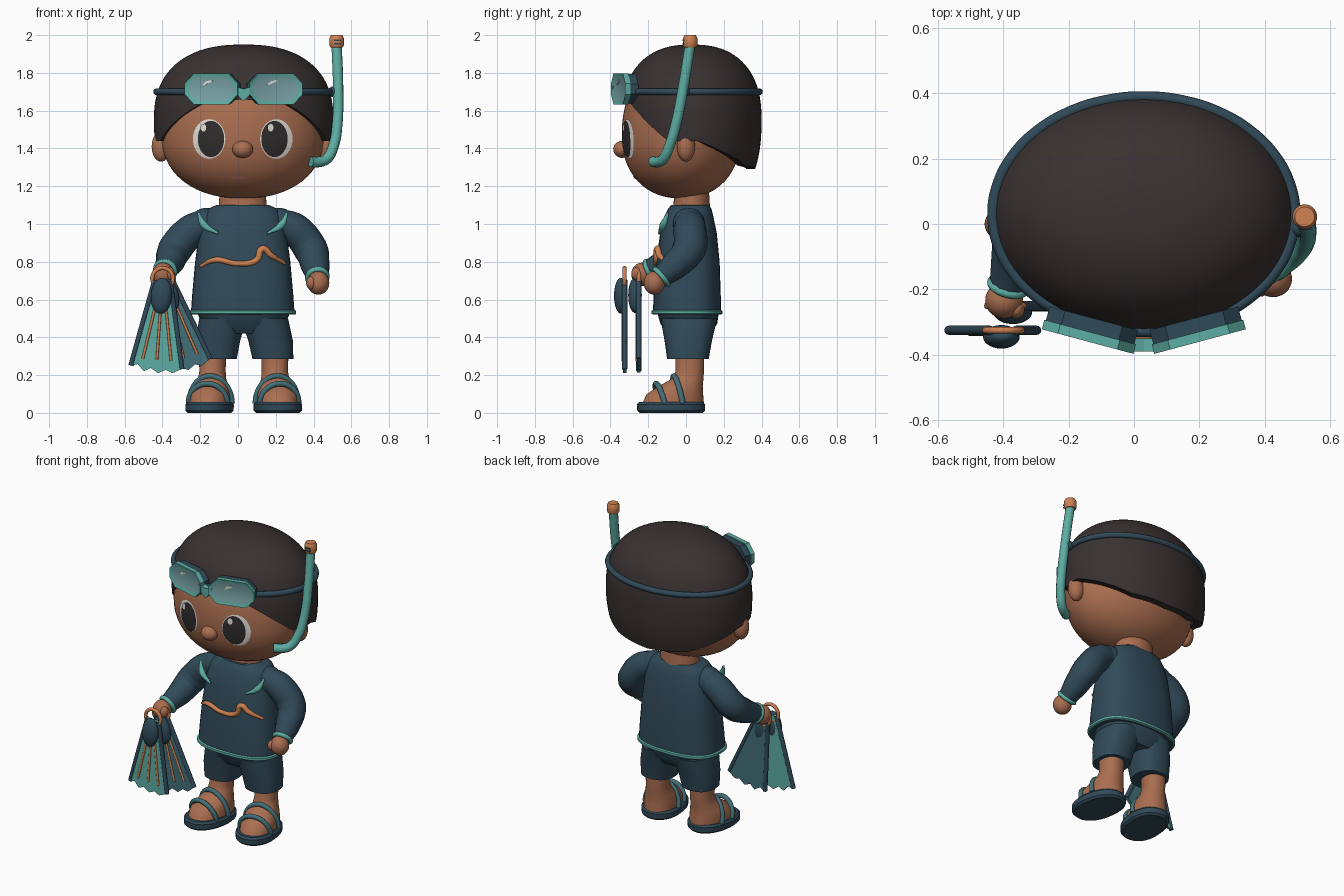
import bpy, bmesh
from math import sin, cos, pi, acos, radians, copysign
from mathutils import Vector, Matrix

if "Cube" in bpy.data.objects:
    bpy.data.objects.remove(bpy.data.objects["Cube"])


def material(name, *rgb):
    m = bpy.data.materials.new(name)
    m.use_nodes = True
    m.diffuse_color = (*rgb, 1)
    node = next(n for n in m.node_tree.nodes if n.type == 'BSDF_PRINCIPLED')
    node.inputs["Base Color"].default_value = (*rgb, 1)
    node.inputs["Roughness"].default_value = 0.8
    return m


SKIN = material("warm skin", .40, .155, .08)
HAIR = material("dark hair", .04, .031, .03)
NAVY = material("navy fabric", .03, .068, .1)
TEAL = material("bright teal", .11, .42, .37)
STEEL = material("steel teal", .055, .16, .19)
ORANGE = material("orange trim", .62, .22, .085)
LENS = material("pale lens", .19, .36, .38)
WHITE = material("eye white", .75, .72, .67)
BLACK = material("eye dark", .03, .026, .026)
PINK = material("lip pink", .5, .18, .12)


def finish(obj, name, mats, angle=40):
    obj.name = name
    for m in mats:
        obj.data.materials.append(m)
    bpy.ops.object.select_all(action='DESELECT')
    obj.select_set(True)
    bpy.context.view_layer.objects.active = obj
    bpy.ops.object.shade_smooth_by_angle(angle=radians(angle))
    return obj


def from_bmesh(name, bm, mats, matrix=None, fix=True, angle=40):
    if fix:
        bmesh.ops.recalc_face_normals(bm, faces=bm.faces)
    mesh = bpy.data.meshes.new(name)
    bm.to_mesh(mesh)
    bm.free()
    obj = bpy.data.objects.new(name, mesh)
    bpy.context.collection.objects.link(obj)
    if matrix:
        obj.matrix_world = matrix
    return finish(obj, name, mats, angle)


def power(v, p):
    return copysign(abs(v) ** p, v)


def bridge(bm, a, b):
    n = len(a)
    for i in range(n):
        j = (i + 1) % n
        bm.faces.new((a[i], a[j], b[j], b[i]))


def loft(name, rings, mat, matrix=None, n=40, e=2.4):
    """Stack of rounded rings given as (z, rx, ry, cx, cy)."""
    bm = bmesh.new()
    rows = []
    for z, rx, ry, cx, cy in rings:
        ts = [2 * pi * i / n for i in range(n)]
        rows.append([bm.verts.new((cx + rx * power(cos(t), 2 / e), cy + ry * power(sin(t), 2 / e), z)) for t in ts])
    for a, b in zip(rows, rows[1:]):
        bridge(bm, a, b)
    bm.faces.new(rows[0])
    bm.faces.new(rows[-1])
    return from_bmesh(name, bm, [mat], matrix)


def ball(name, loc, size, mat, rot=(0, 0, 0)):
    bpy.ops.mesh.primitive_uv_sphere_add(segments=28, ring_count=16, radius=1, location=loc, rotation=rot)
    bpy.context.object.scale = size
    return finish(bpy.context.object, name, [mat], 60)


def ring(name, loc, major, minor, mat, axis):
    rot = Vector(axis).to_track_quat('Z', 'Y').to_euler()
    bpy.ops.mesh.primitive_torus_add(location=loc, rotation=rot, major_radius=major, minor_radius=minor,
                                     major_segments=32, minor_segments=10)
    return finish(bpy.context.object, name, [mat], 60)


def tube(name, pts, radii, mat, closed=False):
    cu = bpy.data.curves.new(name, 'CURVE')
    cu.dimensions = '3D'
    cu.bevel_depth, cu.bevel_resolution, cu.resolution_u = 1, 4, 8
    cu.use_fill_caps = True
    sp = cu.splines.new('BEZIER')
    sp.bezier_points.add(len(pts) - 1)
    sp.use_cyclic_u = closed
    for i, (bp, p) in enumerate(zip(sp.bezier_points, pts)):
        bp.co = p
        bp.handle_left_type = bp.handle_right_type = 'AUTO'
        bp.radius = radii[i] if isinstance(radii, (list, tuple)) else radii
    obj = bpy.data.objects.new(name, cu)
    bpy.context.collection.objects.link(obj)
    bpy.ops.object.select_all(action='DESELECT')
    obj.select_set(True)
    bpy.context.view_layer.objects.active = obj
    bpy.ops.object.convert(target='MESH')
    return finish(bpy.context.object, name, [mat], 50)


def plate(name, outline, depth, mats, matrix, inset=0):
    """Outline in x and z, extruded along y; the front may hold an inset panel."""
    bm = bmesh.new()
    face = bm.faces.new([bm.verts.new((x, -depth / 2, z)) for x, z in outline])
    ext = bmesh.ops.extrude_face_region(bm, geom=[face], use_keep_orig=True)
    bmesh.ops.translate(bm, vec=(0, depth, 0), verts=[v for v in ext["geom"] if isinstance(v, bmesh.types.BMVert)])
    bmesh.ops.recalc_face_normals(bm, faces=bm.faces)
    if inset:
        front = [f for f in bm.faces if f.normal.y < -.9]
        bmesh.ops.inset_region(bm, faces=front, thickness=inset, depth=-.008)
        front[0].material_index = 1
    return from_bmesh(name, bm, mats, matrix, angle=25)


# Head and hair share one dome builder: azimuth runs from the front, polar angle from the top
class Dome:
    def __init__(self, c, r, low, e):
        self.c, self.r, self.low, self.e = Vector(c), r, low, e

    def height(self, z):
        return (z - self.c.z) / (self.r[2] if z > self.c.z else self.low)

    def width(self, z):
        return (1 - min(1, abs(self.height(z))) ** self.e) ** (1 / self.e)

    def point(self, az, phi):
        s, k = power(sin(phi), 2 / self.e), power(cos(phi), 2 / self.e)
        rz = self.r[2] if k > 0 else self.low
        return self.c + Vector((self.r[0] * s * sin(az), -self.r[1] * s * cos(az), rz * k))

    def front(self, x, z):
        return self.c.y - self.r[1] * max(0, self.width(z) ** 2 - ((x - self.c.x) / self.r[0]) ** 2) ** .5

    def build(self, name, mat, line=None, n=72, m=28):
        bm = bmesh.new()
        azs = [2 * pi * i / n - pi for i in range(n)]
        ends = [acos(power(self.height(line(a)), self.e / 2)) if line else pi - .01 for a in azs]
        rows = [[bm.verts.new(self.point(a, .01 + (p - .01) * j / m)) for a, p in zip(azs, ends)] for j in range(m + 1)]
        if line:    # rim turned in towards the scalp
            rows.append([bm.verts.new((self.c.x + (v.co.x - self.c.x) * .86, self.c.y + (v.co.y - self.c.y) * .86, v.co.z))
                         for v in rows[-1]])
        else:
            bm.faces.new(rows[-1])
        bm.faces.new(rows[0])
        for a, b in zip(rows, rows[1:]):
            bridge(bm, a, b)
        return from_bmesh(name, bm, [mat])


def hairline(az):
    steps = [(0, 1.66), (28, 1.64), (42, 1.58), (58, 1.5), (70, 1.44), (95, 1.44), (115, 1.39), (145, 1.31), (180, 1.29)]
    d = abs(az) * 180 / pi
    for (a, za), (b, zb) in zip(steps, steps[1:]):
        if d <= b + .01:
            return za + (zb - za) * (d - a) / (b - a)


skull = Dome((.025, -.025, 1.47), (.43, .315, .41), .335, 2.2)
skull.build("head", SKIN)
scalp = Dome((.03, .03, 1.55), (.475, .37, .4), .5, 2.4)
scalp.build("hair", HAIR, hairline)


def decal(name, x, z, rx, rz, lift, mat, n=32, m=6):
    """Oval patch lying on the face."""
    bm = bmesh.new()
    rows = []
    for j in range(1, m + 1):
        pts = [(x + rx * j / m * cos(2 * pi * i / n), z + rz * j / m * sin(2 * pi * i / n)) for i in range(n)]
        rows.append([bm.verts.new((u, skull.front(u, w) - lift, w)) for u, w in pts])
    bm.faces.new(rows[0])
    for a, b in zip(rows, rows[1:]):
        bridge(bm, b, a)
    return from_bmesh(name, bm, [mat], fix=False)


for s, side in ((-1, "right"), (1, "left")):
    x = .025 + s * .178
    decal(side + "_eye_white", x, 1.45, .086, .105, .004, WHITE)
    decal(side + "_pupil", x - s * .01, 1.45, .07, .096, .008, BLACK)
    decal(side + "_eye_glint", x - .03, 1.51, .015, .02, .012, WHITE)
    ball(side + "_ear", (.025 + s * .432, 0, 1.41), (.05, .048, .08), SKIN)
ball("nose", (.025, -.338, 1.395), (.055, .047, .045), SKIN)
decal("mouth", .005, 1.245, .045, .008, .004, PINK)
loft("neck", [(1.04, .13, .1, .025, .03), (1.2, .12, .09, .025, .03)], SKIN, e=2)

# Shirt with hem and chest trim
loft("shirt", [(.52, .275, .18, .025, .005), (.62, .268, .178, .025, .006), (.8, .252, .168, .025, .01),
               (.95, .232, .15, .025, .013), (1.04, .21, .13, .025, .015), (1.08, .185, .115, .025, .02),
               (1.1, .14, .1, .025, .02)], NAVY, e=2.6)
loft("hem_band", [(z, .275 + d, .18 + d, .025, .005) for z, d in ((.52, 0), (.525, .008), (.54, .008), (.545, 0))],
     TEAL, e=2.6)


def chest(x, z):
    return Vector((x, .01 - .168 * (1 - abs((x - .025) / .255) ** 2.6) ** (1 / 2.6), z))


wave = [(-.2, .775), (-.12, .81), (0, .79), (.1, .81), (.13, .868), (.175, .835), (.25, .79)]
tube("chest_wave", [chest(*p) for p in wave], [.008, .015, .014, .016, .018, .016, .008], ORANGE)
for s, side in ((-1, "right"), (1, "left")):
    tube(side + "_chest_crescent", [(.025 + s * x, y, z) for x, y, z in
         ((.235, -.095, 1.06), (.205, -.12, .995), (.13, -.142, .95))], [.006, .02, .006], TEAL)

# Shorts, legs and sandals
loft("shorts_hips", [(.42, .15, .11, .03, .015), (.47, .22, .15, .03, .015), (.54, .25, .165, .03, .01)], NAVY)
for s, side in ((-1, "right"), (1, "left")):
    loft(side + "_shorts_leg", [(.285, .108, .11, .035 + s * .15, .01), (.38, .118, .125, .033 + s * .14, .012),
                                (.5, .125, .15, .03 + s * .11, .015)], NAVY)
    turn = Matrix.Translation((.03 + s * .165, .02, 0)) @ Matrix.Rotation(s * radians(9), 4, 'Z')
    loft(side + "_leg_and_foot", [(.045, .105, .165, 0, -.09), (.1, .105, .15, 0, -.08), (.14, .092, .118, 0, -.05),
                                  (.18, .074, .084, 0, -.012), (.22, .069, .075, 0, 0), (.33, .072, .076, 0, 0)],
         SKIN, turn, e=2.2)
    loft(side + "_sandal_sole", [(0, .112, .168, 0, -.1), (.012, .125, .18, 0, -.1), (.045, .126, .181, 0, -.1),
                                 (.057, .115, .17, 0, -.1)], NAVY, turn, e=2.2)
    for part, y, w, h in (("toe", -.18, .104, .105), ("instep", -.085, .114, .145)):
        arch = [pi * i / 10 for i in range(11)]
        tube(side + "_" + part + "_strap", [turn @ Vector((w * cos(t), y + .03 * (1 - sin(t)), .05 + h * sin(t)))
                                            for t in arch], .015, STEEL)

# Arms and hands
arms = {"left": [(.22, .015, 1.0), (.3, .02, .97), (.385, .015, .865), (.41, -.06, .78), (.42, -.13, .72)],
        "right": [(-.17, .015, 1.0), (-.25, .015, .96), (-.335, -.01, .865), (-.36, -.1, .8), (-.385, -.19, .755)]}
for side, path in arms.items():
    wrist, before = Vector(path[-1]), Vector(path[-2])
    way = (wrist - before).normalized()
    tube(side + "_sleeve", path, [.08, .088, .09, .077, .058], NAVY)
    ball(side + "_shoulder", path[0], (.085, .085, .085), NAVY)
    ring(side + "_cuff", wrist, .052, .014, TEAL, way)
    ball(side + "_hand", wrist + way * .05, (.058, .056, .062), SKIN)
    ball(side + "_thumb", wrist + way * .065 + Vector((-.04 if side == "left" else .04, -.015, .01)),
         (.026, .028, .035), SKIN)

# Goggles on the forehead
octagon = [(-1, .35), (-1, -.35), (-.65, -1), (.65, -1), (1, -.35), (1, .35), (.65, 1), (-.65, 1)]
for s, side in ((-1, "right"), (1, "left")):
    place = Matrix.Translation((.03 + s * .168, -.345, 1.715)) @ Matrix.Rotation(s * radians(15), 4, 'Z')
    plate(side + "_goggle_frame", [(x * .145, z * .083) for x, z in octagon], .03, [TEAL, LENS], place, .022)
    plate(side + "_goggle_gasket", [(x * .14, z * .078) for x, z in octagon], .045, [NAVY],
          place @ Matrix.Translation((0, .036, 0)))
    plate(side + "_lens_glint", [(-.05, .02), (-.04, .02), (.01, .042), (0, .047), (-.03, .04)], .004, [WHITE],
          place @ Matrix.Translation((0, -.01, 0)))
plate("goggle_bridge", [(-.05, .025), (-.03, -.025), (0, -.055), (.03, -.025), (.05, .025), (0, .01)], .04, [TEAL],
      Matrix.Translation((.03, -.37, 1.705)))
w = scalp.width(1.7)
tube("goggle_strap", [(.03 + (.475 * w + .005) * sin(a), .03 - (.37 * w + .003) * cos(a), 1.7)
                      for a in (2 * pi * i / 24 for i in range(24))], .018, NAVY, True)

# Snorkel
tube("snorkel_tube", [(.522, .022, 1.95), (.53, -.015, 1.72), (.525, -.055, 1.52), (.508, -.085, 1.42),
                      (.47, -.12, 1.345), (.425, -.15, 1.328), (.385, -.175, 1.33)], .028, TEAL)
loft("snorkel_cap", [(1.935, .032, .032, .522, .022), (1.945, .038, .038, .522, .022), (1.985, .038, .038, .522, .022),
                     (2.0, .03, .03, .522, .022)], ORANGE, e=2)
for z in (1.955, 1.972):
    plate("cap_slot", [(-.018, -.004), (.018, -.004), (.018, .004), (-.018, .004)], .008, [NAVY],
          Matrix.Translation((.525, -.015, z)))
ball("snorkel_clip", (.505, -.01, 1.7), (.03, .03, .028), NAVY)

# Pair of swim fins carried in the right hand
blade = [(-.04, 0), (-.135, -.46), (-.1, -.45), (-.065, -.485), (-.03, -.465), (.01, -.49), (.05, -.47),
         (.085, -.485), (.135, -.46), (.04, 0)]
for name, loc, tilt, mat in (("front_fin", (-.4, -.325, .7), 4, TEAL), ("rear_fin", (-.39, -.25, .7), -14, STEEL)):
    rot = radians(tilt)
    place = Matrix.Translation(loc) @ Matrix.Rotation(rot, 4, 'Y')
    plate(name + "_blade", blade, .018, [mat], place)
    for k in (-1, 0, 1):
        tube(name + "_rib", [place @ Vector((k * a, -.01, z)) for a, z in ((.025, -.12), (.05, -.27), (.075, -.42))],
             .007, ORANGE)
    for k in (-1, 1):
        tube(name + "_rail", [place @ Vector((k * a, 0, z)) for a, z in ((.04, 0), (.088, -.23), (.135, -.46))],
             .014, NAVY)
    ball(name + "_foot_pocket", place @ Vector((0, -.02, -.08)), (.056, .036, .095), NAVY, (0, rot, 0))
    ring(name + "_heel_loop", place @ Vector((0, 0, .012)), .055, .011, ORANGE, (0, 1, 0))
